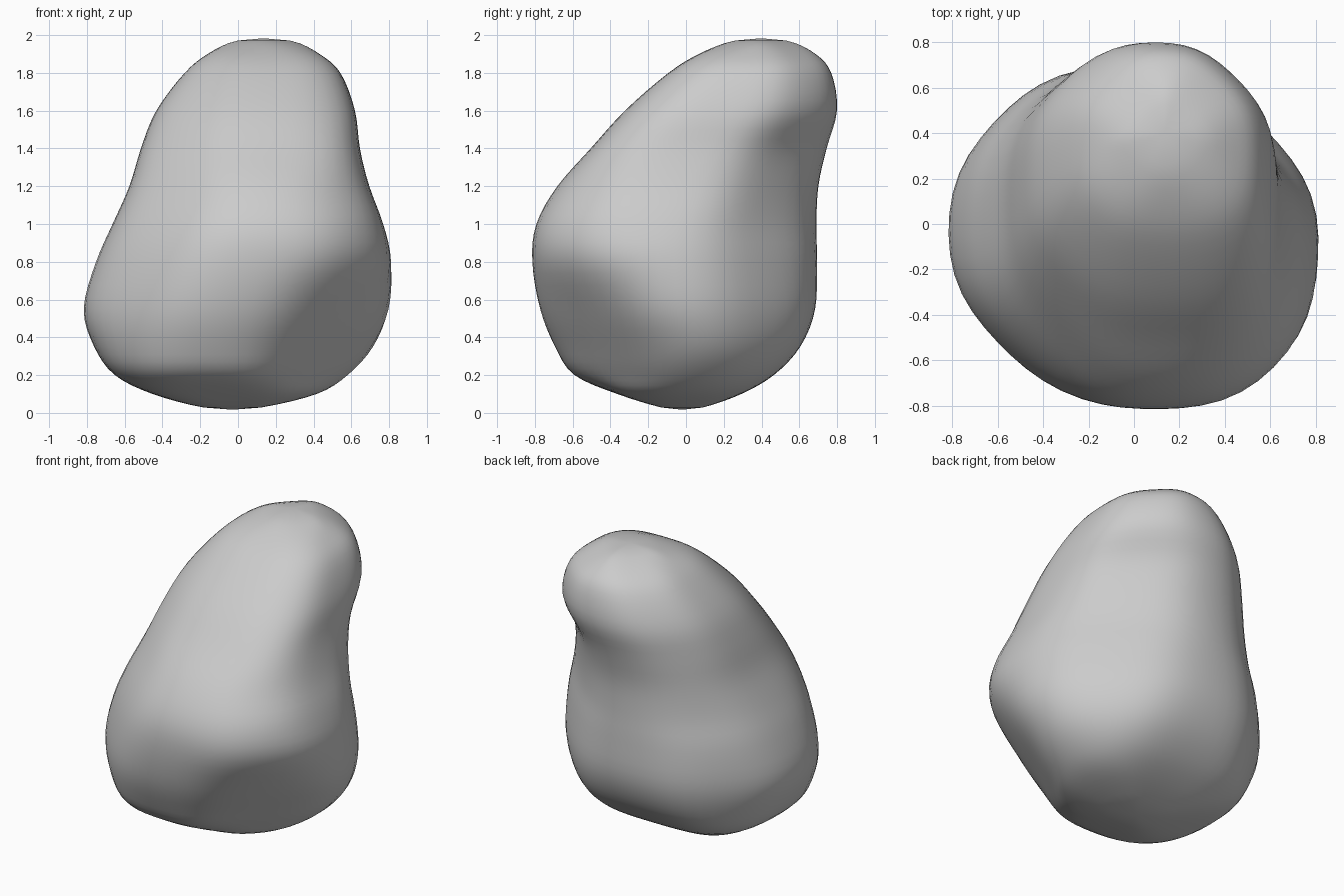
import bpy, bmesh, math

if "Cube" in bpy.data.objects:
    bpy.data.objects.remove(bpy.data.objects["Cube"])

# Boulder slices: z, then reach to -x, +x, -y, +y, then reach along the
# diagonals (+x+y), (-x+y), (-x-y), (+x-y)
LEVELS = [
    (0.03, -.20, .14, -.14, .10, .12, .18, .20, .17),
    (0.10, -.45, .42, -.36, .29, .40, .46, .50, .40),
    (0.20, -.65, .59, -.59, .46, .56, .62, .70, .49),
    (0.35, -.76, .73, -.69, .60, .66, .70, .77, .59),
    (0.55, -.82, .81, -.77, .68, .70, .75, .79, .72),
    (0.80, -.75, .81, -.81, .69, .68, .74, .75, .87),
    (1.00, -.66, .765, -.79, .69, .65, .70, .68, .87),
    (1.20, -.57, .69, -.68, .70, .65, .68, .57, .77),
    (1.40, -.51, .64, -.50, .745, .68, .67, .45, .67),
    (1.60, -.43, .615, -.32, .80, .77, .65, .31, .53),
    (1.80, -.28, .54, -.09, .77, .74, .56, .12, .34),
    (1.90, -.16, .43, .07, .69, .64, .45, -.03, .18),
    (1.97, -.03, .30, .24, .57, .50, .30, -.24, -.04),
]
BOTTOM, TOP = (-.03, -.02, 0.0), (.13, .40, 2.0)
SEGS, STEPS, POWER = 56, 4, 10


def ring(level):
    """Rounded octagon held inside the eight reaches of one slice."""
    z, x0, x1, y0, y1, pp, mp, mm, pm = level
    cx, cy = (x0 + x1) / 2, (y0 + y1) / 2
    reach = [x1, pp, y1, mp, -x0, mm, -y0, pm]
    pts = []
    for i in range(SEGS):
        a = 2 * math.pi * i / SEGS
        total = 0
        for k, s in enumerate(reach):
            n = k * math.pi / 4
            h = s - cx * math.cos(n) - cy * math.sin(n)
            total += (max(0, math.cos(a - n)) / h) ** POWER
        r = 1.012 * total ** (-1 / POWER)
        pts.append((cx + r * math.cos(a), cy + r * math.sin(a), z))
    return pts


def blend(p0, p1, p2, p3, t):
    """Catmull-Rom point between p1 and p2."""
    return tuple(0.5 * (2 * b + (c - a) * t + (2 * a - 5 * b + 4 * c - d) * t * t
                        + (3 * b - a - 3 * c + d) * t ** 3)
                 for a, b, c, d in zip(p0, p1, p2, p3))


# Slices blended into many rings
keys = [[BOTTOM] * SEGS] + [ring(l) for l in LEVELS] + [[TOP] * SEGS]
rows = []
for j in range(1, len(keys) - 2):
    for s in range(STEPS):
        rows.append([blend(*(keys[j + o][i] for o in (-1, 0, 1, 2)), s / STEPS)
                     for i in range(SEGS)])
rows.append(keys[-2])

# Skin with closed poles
bm = bmesh.new()
grid = [[bm.verts.new(p) for p in row] for row in rows]
low, high = bm.verts.new(BOTTOM), bm.verts.new(TOP)
for i in range(SEGS):
    n = (i + 1) % SEGS
    for a, b in zip(grid, grid[1:]):
        bm.faces.new((a[i], a[n], b[n], b[i]))
    bm.faces.new((low, grid[0][n], grid[0][i]))
    bm.faces.new((high, grid[-1][i], grid[-1][n]))
for f in bm.faces:
    f.smooth = True
mesh = bpy.data.meshes.new("boulder")
bm.to_mesh(mesh)
bm.free()
boulder = bpy.data.objects.new("boulder", mesh)
bpy.context.collection.objects.link(boulder)

# Soften the ridges
soft = boulder.modifiers.new("soften", 'SMOOTH')
soft.factor, soft.iterations = 0.5, 3
